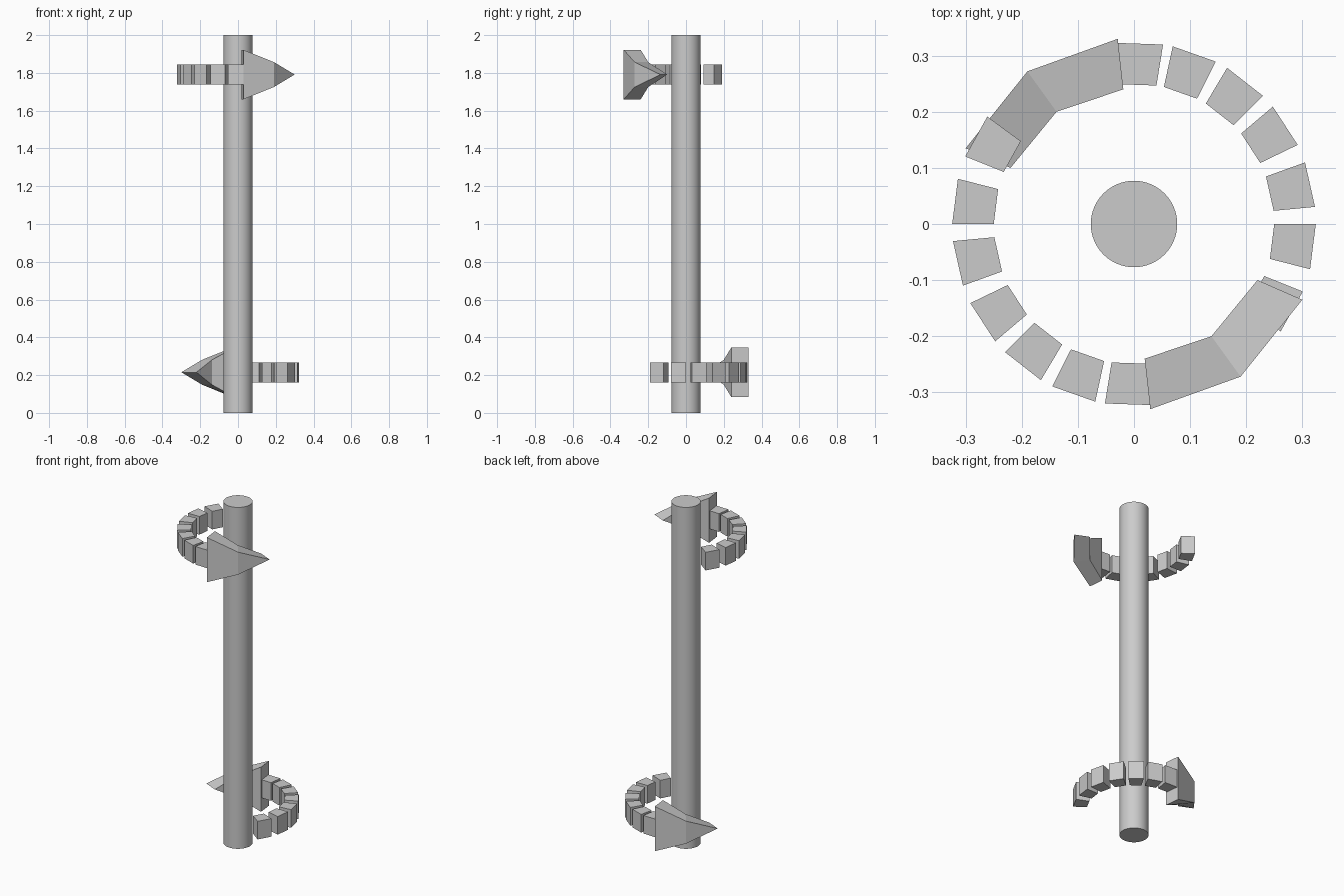
import bpy, bmesh
from math import cos, sin, radians, pi

if "Cube" in bpy.data.objects:
    bpy.data.objects.remove(bpy.data.objects["Cube"])


def finish(name, bm):
    bmesh.ops.recalc_face_normals(bm, faces=bm.faces)
    me = bpy.data.meshes.new(name)
    bm.to_mesh(me)
    bm.free()
    ob = bpy.data.objects.new(name, me)
    bpy.context.collection.objects.link(ob)
    return ob


def bridge_sections(bm, sections):
    """Skin equal-length loops of points and cap both ends."""
    rings = [[bm.verts.new(p) for p in s] for s in sections]
    for a, b in zip(rings, rings[1:]):
        n = len(a)
        for i in range(n):
            bm.faces.new((a[i], a[(i + 1) % n], b[(i + 1) % n], b[i]))
    bm.faces.new(rings[0])
    bm.faces.new(rings[-1])


# Axis rod
bpy.ops.mesh.primitive_cylinder_add(vertices=64, radius=0.077, depth=2, location=(0, 0, 1))
rod = bpy.context.object
rod.name = "axis_rod"
bpy.ops.object.shade_smooth_by_angle(angle=radians(30))

R_IN, R_OUT, HALF = 0.25, 0.324, 0.053
BLOCK_ANGLES = (151, 172.8, 192.6, 213, 232, 250.5, 268)


def dashed_tail(name):
    # Wedge-shaped dashes around the rod
    bm = bmesh.new()
    for mid in BLOCK_ANGLES:
        sections = []
        for a in (radians(mid - 7.2), radians(mid + 7.2)):
            sections.append([(r * cos(a), r * sin(a), z) for r, z in
                             ((R_IN, -HALF), (R_OUT, -HALF), (R_OUT, HALF), (R_IN, HALF))])
        bridge_sections(bm, sections)
    return finish(name, bm)


def arrow_head(name):
    # Curved head tapering to a horizontal edge: inner xy, outer xy, half height
    bm = bmesh.new()
    stations = (((0.019, -0.24), (0.029, -0.33), 0.131),
                ((0.138, -0.2), (0.19, -0.272), 0.066),
                ((0.22, -0.1), (0.3, -0.135), 0.0))
    bridge_sections(bm, [[(*i, -h), (*o, -h), (*o, h), (*i, h)] for i, o, h in stations])
    bmesh.ops.remove_doubles(bm, verts=bm.verts, dist=1e-5)
    return finish(name, bm)


# Upper arrow at the front, lower arrow turned half way round
for level, z, turn in (("upper", 1.791, 0), ("lower", 0.215, pi)):
    for ob in (dashed_tail(level + "_arrow_tail"), arrow_head(level + "_arrow_head")):
        ob.location.z = z
        ob.rotation_euler.z = turn
